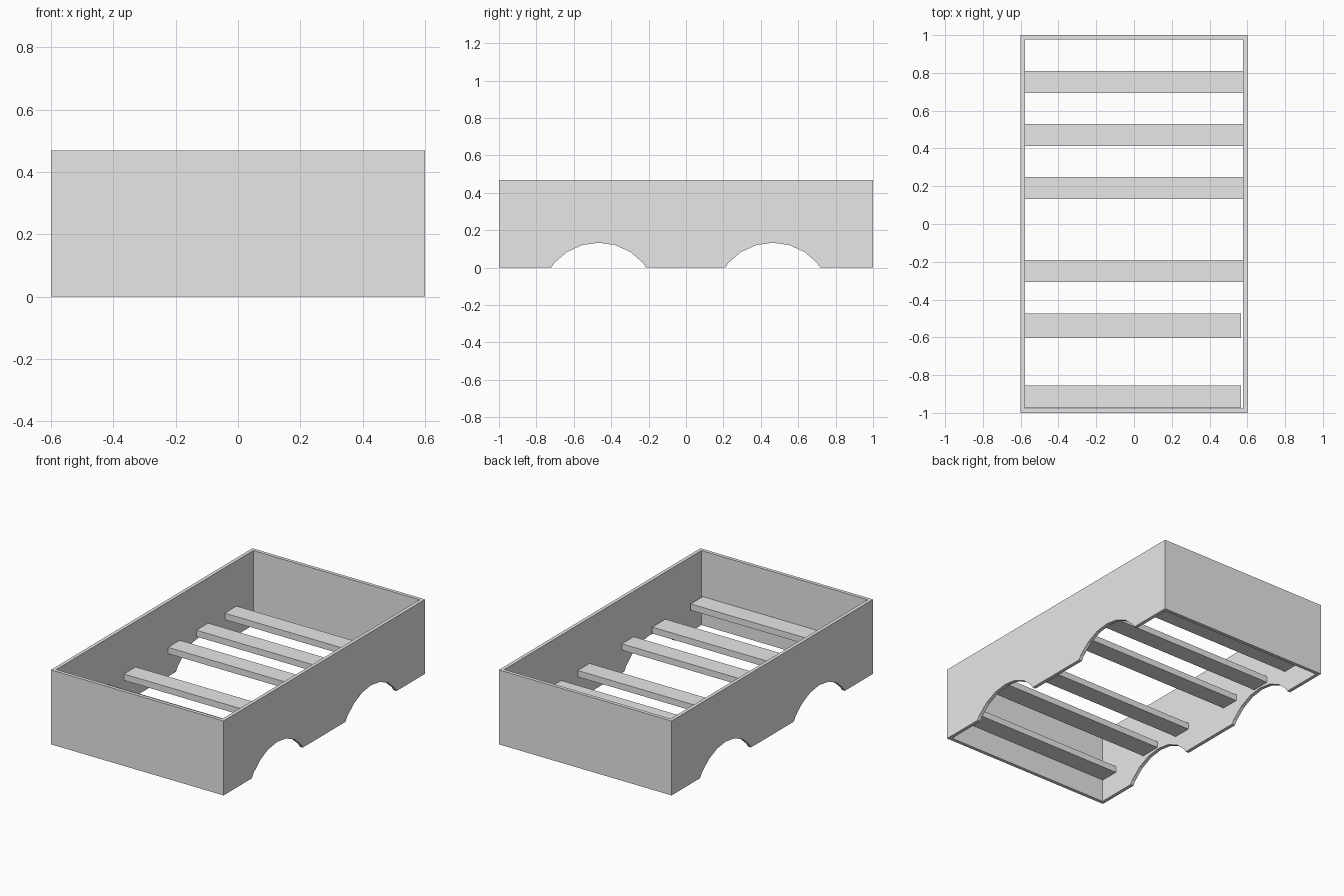
import bpy, bmesh, math

cube = bpy.data.objects.get("Cube")
if cube:
    bpy.data.objects.remove(cube, do_unlink=True)

grey = bpy.data.materials.new("plain_grey")
grey.use_nodes = True
grey.diffuse_color = (0.8, 0.8, 0.8, 1)
grey.node_tree.nodes["Principled BSDF"].inputs["Base Color"].default_value = (0.8, 0.8, 0.8, 1)

LENGTH, WIDTH, HEIGHT, WALL = 2.0, 1.2, 0.468, 0.022


def finish(name, bm):
    bmesh.ops.recalc_face_normals(bm, faces=bm.faces)
    mesh = bpy.data.meshes.new(name)
    bm.to_mesh(mesh)
    bm.free()
    mesh.materials.append(grey)
    obj = bpy.data.objects.new(name, mesh)
    bpy.context.collection.objects.link(obj)
    return obj


def box(name, x0, x1, y0, y1, z0, z1):
    bm = bmesh.new()
    bmesh.ops.create_cube(bm, size=1)
    for v in bm.verts:
        v.co.x = x1 if v.co.x > 0 else x0
        v.co.y = y1 if v.co.y > 0 else y0
        v.co.z = z1 if v.co.z > 0 else z0
    return finish(name, bm)


def arch(centre, radius=0.315, top=0.133, sides=22):
    """Faceted wheel arch, listed from front to back, ending on the ground."""
    base = top - radius
    step = 2 * math.pi / sides
    pts = [(centre + radius * math.sin(i * step), base + radius * math.cos(i * step))
           for i in range(-3, 4)]
    half = 0.253
    return [(centre - half, 0)] + pts + [(centre + half, 0)]


# Side walls with two arches cut from the lower edge
half_l, half_w = LENGTH / 2, WIDTH / 2
profile = [(-half_l, 0)] + arch(-0.467) + arch(0.464)
profile += [(half_l, 0), (half_l, HEIGHT), (-half_l, HEIGHT)]
for name, x in (("right_wall", -half_w), ("left_wall", half_w - WALL)):
    bm = bmesh.new()
    face = bm.faces.new([bm.verts.new((x, y, z)) for y, z in profile])
    side = bmesh.ops.extrude_face_region(bm, geom=[face])
    moved = [g for g in side["geom"] if isinstance(g, bmesh.types.BMVert)]
    bmesh.ops.translate(bm, verts=moved, vec=(WALL, 0, 0))
    finish(name, bm)

# End walls between the sides
inner = half_w - WALL
box("front_wall", -inner, inner, -half_l, -half_l + WALL, 0, HEIGHT)
box("back_wall", -inner, inner, half_l - WALL, half_l, 0, HEIGHT)

# Cross slats: front edge, back edge, left end
slats = [(-0.975, -0.855, 0.567), (-0.604, -0.473, 0.567), (-0.307, -0.19, inner),
         (0.132, 0.249, inner), (0.413, 0.53, inner), (0.694, 0.811, inner)]
for i, (y0, y1, end) in enumerate(slats, 1):
    box(f"slat_{i}", -inner, end, y0, y1, 0.143, 0.183)
